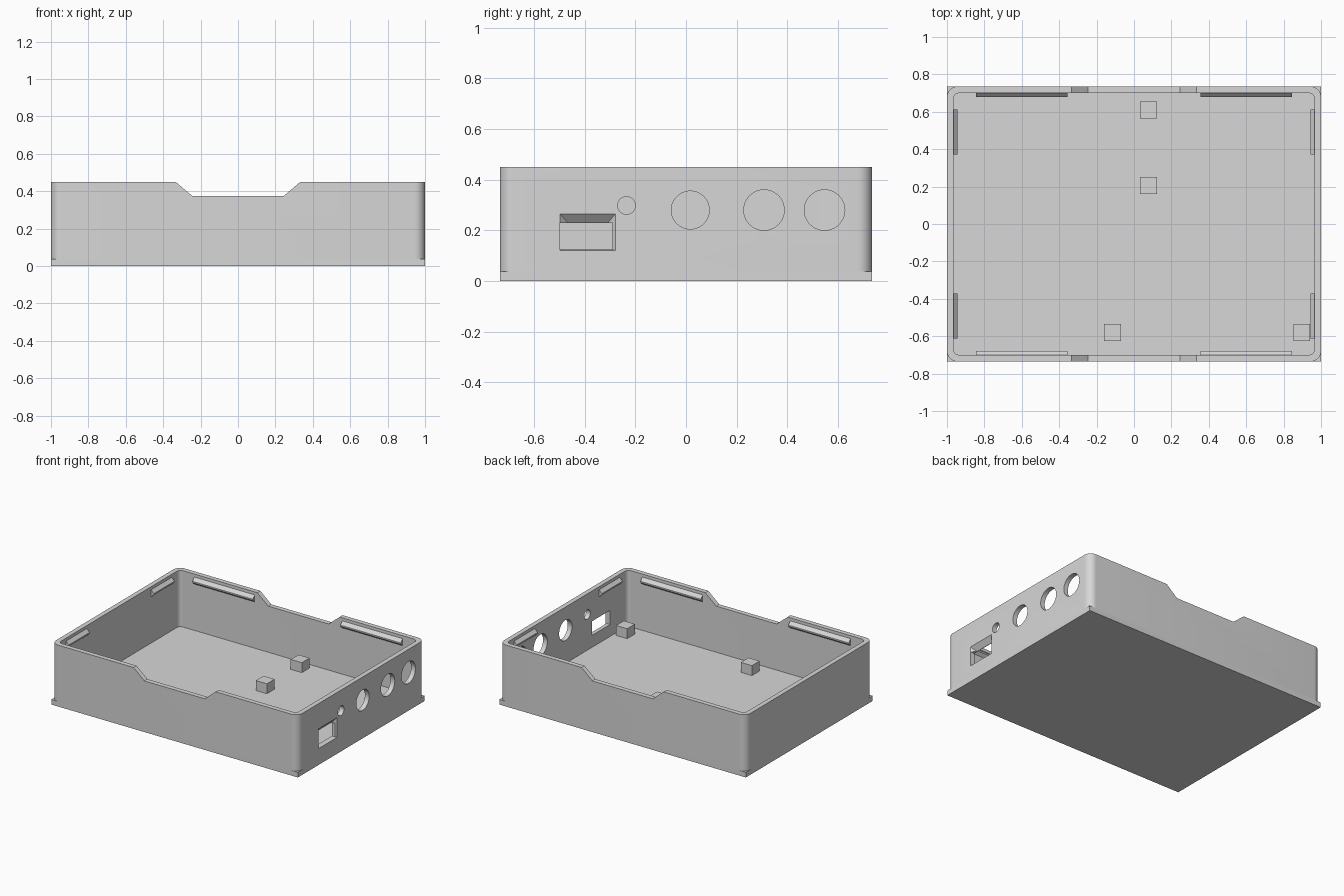
import bpy, bmesh, math
from mathutils import Vector

if "Cube" in bpy.data.objects:
    bpy.data.objects.remove(bpy.data.objects["Cube"])

HX, HY, H = 1.0, 0.735, 0.45      # half length, half depth, height
WALL, FLOOR = 0.035, 0.037

grey = bpy.data.materials.new("light grey plastic")
grey.diffuse_color = (0.68, 0.68, 0.68, 1)
grey.use_nodes = True
grey.node_tree.nodes["Principled BSDF"].inputs["Base Color"].default_value = grey.diffuse_color


def loft(name, bottom, top):
    """Closed solid between two loops of 3D points."""
    bm = bmesh.new()
    a = [bm.verts.new(p) for p in bottom]
    b = [bm.verts.new(p) for p in top]
    bm.faces.new(a[::-1])
    bm.faces.new(b)
    n = len(a)
    for i in range(n):
        j = (i + 1) % n
        bm.faces.new((a[i], a[j], b[j], b[i]))
    bmesh.ops.recalc_face_normals(bm, faces=bm.faces)
    me = bpy.data.meshes.new(name)
    bm.to_mesh(me)
    bm.free()
    me.materials.append(grey)
    ob = bpy.data.objects.new(name, me)
    bpy.context.collection.objects.link(ob)
    return ob


def prism(name, loop, direction):
    d = Vector(direction)
    return loft(name, loop, [Vector(p) + d for p in loop])


def rect(x0, x1, y0, y1, z):
    return [(x0, y0, z), (x1, y0, z), (x1, y1, z), (x0, y1, z)]


def side_rect(x, y0, y1, z0, z1):
    return [(x, y0, z0), (x, y1, z0), (x, y1, z1), (x, y0, z1)]


def rounded(hx, hy, r, z, seg=10):
    pts = []
    for k, (sx, sy) in enumerate(((1, 1), (-1, 1), (-1, -1), (1, -1))):
        for i in range(seg + 1):
            a = math.pi / 2 * (k + i / seg)
            pts.append((sx * (hx - r) + r * math.cos(a), sy * (hy - r) + r * math.sin(a), z))
    return pts


def cut(ob, cutter):
    m = ob.modifiers.new("cut", 'BOOLEAN')
    m.operation, m.solver, m.object = 'DIFFERENCE', 'EXACT', cutter
    bpy.context.view_layer.objects.active = ob
    bpy.ops.object.modifier_apply(modifier=m.name)
    bpy.data.objects.remove(cutter)


# square cornered base plate
prism("base_plate", rect(-HX, HX, -HY, HY, 0), (0, 0, FLOOR))

# rounded wall ring
walls = prism("walls", rounded(HX, HY, 0.055, FLOOR), (0, 0, H - FLOOR))
cut(walls, prism("cavity", rounded(HX - WALL, HY - WALL, 0.03, -0.1), (0, 0, 1)))

# sloped notch through front and back walls
notch = [(-0.245, -1, 0.375), (0.245, -1, 0.375), (0.421, -1, 0.525), (-0.421, -1, 0.525)]
cut(walls, prism("notch", notch, (0, 2, 0)))

# round holes in the right wall
for y, z, r in ((0.017, 0.28, 0.075), (0.308, 0.28, 0.08), (0.547, 0.28, 0.08), (-0.235, 0.298, 0.035)):
    ring = [(0.9, y + r * math.cos(a), z + r * math.sin(a))
            for a in (math.tau * i / 40 for i in range(40))]
    cut(walls, prism("hole", ring, (0.2, 0, 0)))

# socket opening with a flared outer edge
cut(walls, prism("socket", side_rect(0.9, -0.497, -0.29, 0.125, 0.228), (0.2, 0, 0)))
cut(walls, loft("socket_flare", side_rect(HX - 0.032, -0.465, -0.31, 0.127, 0.228),
                side_rect(HX + 0.001, -0.498, -0.278, 0.12, 0.266)))

bpy.ops.object.select_all(action='DESELECT')
walls.select_set(True)
bpy.context.view_layer.objects.active = walls
bpy.ops.object.shade_smooth_by_angle(angle=math.radians(30))

# wedge shaped snap ridges inside the rim: (depth from wall, height)
WEDGE = ((-0.002, 0.43), (0.022, 0.405), (0.022, 0.395), (-0.002, 0.375))
for s in (-1, 1):
    for t in (-1, 1):
        prism("long_snap_ridge", [(t * 0.6 - 0.245, s * (HY - WALL - d), z) for d, z in WEDGE], (0.49, 0, 0))
        prism("short_snap_ridge", [(s * (HX - WALL - d), t * 0.492 - 0.12, z) for d, z in WEDGE], (0, 0.24, 0))

# mounting posts on the floor
for x, y in ((0.077, 0.61), (0.077, 0.205), (-0.115, -0.58), (0.897, -0.58)):
    prism("mounting_post", rect(x - 0.045, x + 0.045, y - 0.045, y + 0.045, FLOOR - 0.005), (0, 0, 0.078))
